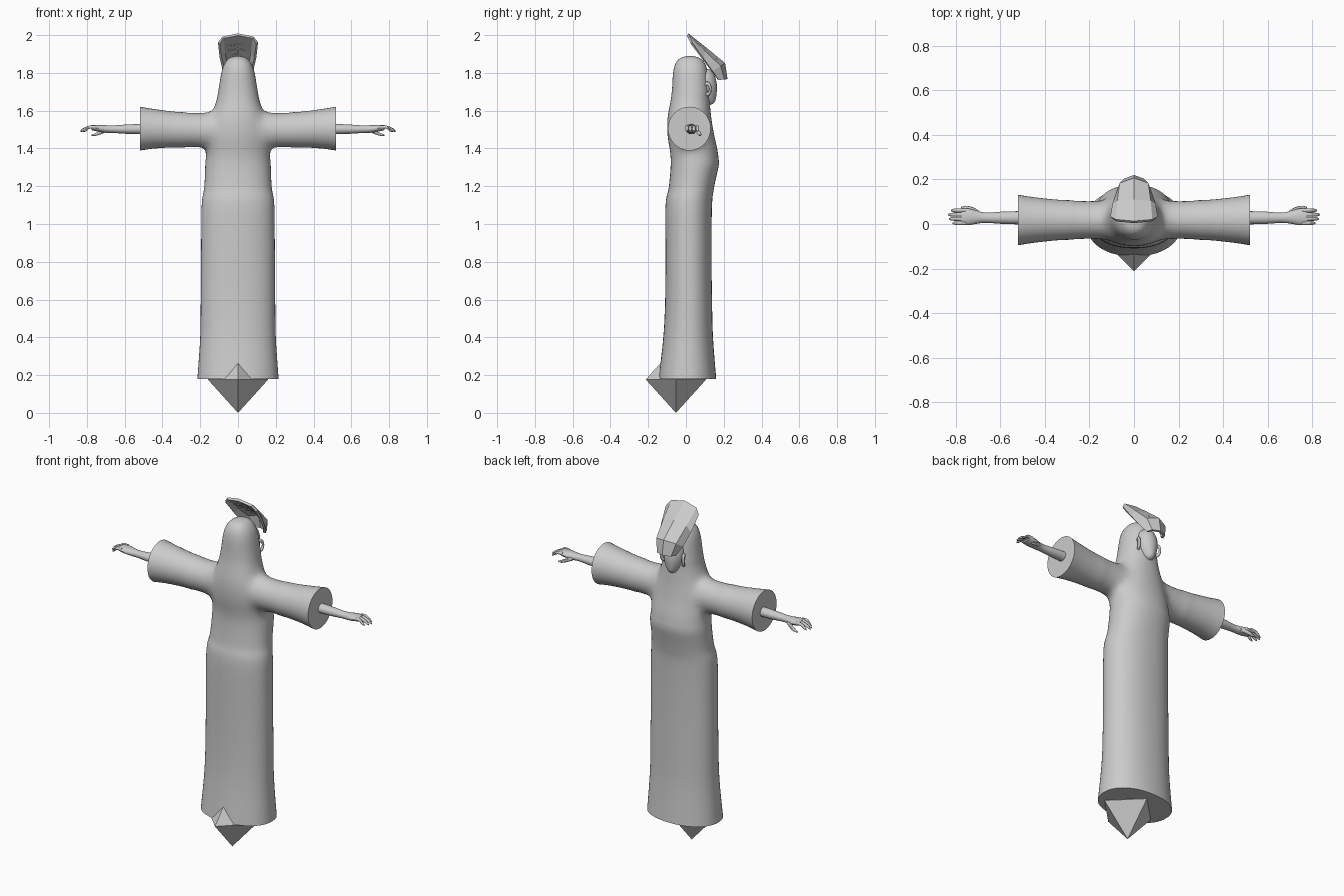
import bpy, bmesh
from math import cos, sin, pi, copysign
from mathutils import Vector, Matrix

if "Cube" in bpy.data.objects:
    bpy.data.objects.remove(bpy.data.objects["Cube"])

stone = bpy.data.materials.new("light_grey")
stone.use_nodes = True
GREY = (0.6, 0.6, 0.6, 1)
stone.diffuse_color = GREY
stone.node_tree.nodes["Principled BSDF"].inputs["Base Color"].default_value = GREY


def finish(name, bm, mirror=False, smooth=True):
    """Turn a bmesh into a finished object."""
    mesh = bpy.data.meshes.new(name)
    bm.to_mesh(mesh)
    bm.free()
    obj = bpy.data.objects.new(name, mesh)
    bpy.context.collection.objects.link(obj)
    mesh.materials.clear()
    mesh.materials.append(stone)
    if mirror:
        obj.modifiers.new("Mirror", "MIRROR")
    if smooth:
        bpy.ops.object.select_all(action="DESELECT")
        obj.select_set(True)
        bpy.context.view_layer.objects.active = obj
        bpy.ops.object.shade_smooth_by_angle(angle=0.7)
    return obj


def spline(stations, steps):
    """Catmull-Rom rows through the stations."""
    rows = [Vector(s) for s in stations]
    out = []
    for i in range(len(rows) - 1):
        a, b, c = rows[max(i - 1, 0)], rows[i], rows[i + 1]
        d = rows[min(i + 2, len(rows) - 1)]
        for k in range(steps):
            t = k / steps
            out.append(b + (c - a) * (t / 2) + (a * 2 - b * 5 + c * 4 - d) * (t * t / 2)
                       + (b * 3 - a - c * 3 + d) * (t ** 3 / 2))
    return out + [rows[-1]]


def loft(stations, axis="z", segs=16, steps=4, power=2.0):
    """Capped tube; each station is (position, centre, centre, radius, radius)."""
    bm = bmesh.new()
    rings = []
    for t, c1, c2, r1, r2 in spline(stations, steps):
        ring = []
        for j in range(segs):
            a = 2 * pi * j / segs
            u = c1 + r1 * copysign(abs(cos(a)) ** (2 / power), cos(a))
            v = c2 + r2 * copysign(abs(sin(a)) ** (2 / power), sin(a))
            ring.append(bm.verts.new((u, v, t) if axis == "z" else (t, u, v)))
        rings.append(ring)
    for lo, hi in zip(rings, rings[1:]):
        for j in range(segs):
            k = (j + 1) % segs
            bm.faces.new((lo[j], lo[k], hi[k], hi[j]))
    bm.faces.new(rings[0][::-1])
    bm.faces.new(rings[-1])
    return bm


# Robe with hood: (height, half width, back y, front y)
profile = [(0.18, 0.215, -0.145, 0.16), (0.4, 0.2, -0.12, 0.143), (0.6, 0.197, -0.11, 0.138),
           (0.85, 0.195, -0.108, 0.135), (1.1, 0.192, -0.108, 0.138), (1.2, 0.178, -0.09, 0.15),
           (1.35, 0.172, -0.08, 0.178), (1.45, 0.168, -0.1, 0.155), (1.55, 0.15, -0.102, 0.138),
           (1.62, 0.125, -0.09, 0.13), (1.7, 0.105, -0.075, 0.125), (1.8, 0.088, -0.068, 0.115),
           (1.85, 0.07, -0.055, 0.1), (1.88, 0.043, -0.028, 0.07), (1.89, 0.006, 0.015, 0.027)]
robe = finish("robe", loft([(z, 0, (b + f) / 2, w, (f - b) / 2) for z, w, b, f in profile],
                           segs=56, steps=5, power=2.2), smooth=False)

# Both sleeves as one flared tube running through the shoulders
half = [(0.52, 0.018, 1.505, 0.113, 0.116), (0.44, 0.018, 1.504, 0.101, 0.104),
        (0.33, 0.018, 1.5, 0.09, 0.094), (0.22, 0.018, 1.497, 0.088, 0.093),
        (0.1, 0.018, 1.497, 0.088, 0.096)]
left = [tuple(s) for s in half[::-1]]
right = [(-s[0],) + s[1:] for s in half]
sleeves = finish("sleeves", loft(right + left, "x", 40, 5), smooth=False)

# Weld sleeves into the robe and soften the shoulders
union = robe.modifiers.new("Union", "BOOLEAN")
union.operation, union.solver, union.object = "UNION", "EXACT", sleeves
bpy.context.view_layer.update()
welded = bpy.data.meshes.new_from_object(
    robe.evaluated_get(bpy.context.evaluated_depsgraph_get()))
bm = bmesh.new()
bm.from_mesh(welded)
bpy.data.objects.remove(robe)
bpy.data.objects.remove(sleeves)
bmesh.ops.remove_doubles(bm, verts=bm.verts, dist=0.002)
shoulder = [v for v in bm.verts if abs(v.co.x) < 0.27 and 1.33 < v.co.z < 1.7]
for _ in range(16):
    bmesh.ops.smooth_vert(bm, verts=shoulder, factor=0.5,
                          use_axis_x=True, use_axis_y=True, use_axis_z=True)
finish("robe", bm)

# Pointed crystal under the hem
bm = bmesh.new()
bmesh.ops.create_cone(bm, segments=4, radius1=0, radius2=0.16, depth=0.177,
                      matrix=Matrix.Translation((0, -0.053, 0.0885)))
bmesh.ops.create_cone(bm, segments=4, radius1=0.16, radius2=0, depth=0.177,
                      matrix=Matrix.Translation((0, -0.053, 0.2655)))
finish("base_crystal", bm, smooth=False)

# Forearms and palms
finish("forearm", loft([(0.48, 0.028, 1.503, 0.03, 0.028), (0.58, 0.028, 1.502, 0.028, 0.025),
                        (0.66, 0.028, 1.502, 0.023, 0.02), (0.7, 0.03, 1.503, 0.028, 0.02),
                        (0.74, 0.032, 1.507, 0.037, 0.018), (0.775, 0.032, 1.51, 0.035, 0.013)],
                       "x"), mirror=True)

# Fingers and thumbs
for i, tip in enumerate((0.815, 0.83, 0.835, 0.822)):
    y = 0.004 + 0.019 * i
    finish("finger_%d" % (i + 1),
           loft([(0.755, y, 1.512, 0.009, 0.01), (0.785, y, 1.513, 0.009, 0.009),
                 (tip - 0.015, y, 1.5, 0.008, 0.008), (tip, y, 1.49, 0.003, 0.004)],
                "x", 10), mirror=True)
finish("thumb", loft([(0.695, 0.05, 1.497, 0.01, 0.01), (0.725, 0.065, 1.486, 0.011, 0.011),
                      (0.755, 0.073, 1.474, 0.009, 0.008), (0.775, 0.074, 1.47, 0.003, 0.003)],
                     "x", 10), mirror=True)

# Face and ears
finish("face", loft([(1.63, 0, 0.115, 0.008, 0.012), (1.645, 0, 0.112, 0.028, 0.04),
                     (1.69, 0, 0.108, 0.05, 0.054), (1.74, 0, 0.105, 0.058, 0.058),
                     (1.79, 0, 0.1, 0.05, 0.05), (1.82, 0, 0.095, 0.02, 0.03)], segs=24))
bpy.ops.mesh.primitive_torus_add(major_radius=0.022, minor_radius=0.008, major_segments=20,
                                 minor_segments=8, location=(0, 0, 0))
ear = bpy.context.object
ear.name = "ear"
ear.data.transform(Matrix.Translation((0.064, 0.113, 1.715))
                   @ Matrix.Rotation(1.1, 4, "Z") @ Matrix.Rotation(pi / 2, 4, "X")
                   @ Matrix.Diagonal((0.8, 1.3, 1, 1)))
ear.data.materials.append(stone)
ear.modifiers.new("Mirror", "MIRROR")
bpy.ops.object.shade_smooth()

# Folded headdress plate: (half width, ridge y, ridge z, edge y, edge z)
rows = [(0.097, 0.004, 1.998, 0.025, 1.955), (0.085, 0.1, 1.922, 0.085, 1.875),
        (0.068, 0.195, 1.845, 0.135, 1.81), (0.045, 0.206, 1.765, 0.168, 1.765)]
bm = bmesh.new()
grid = []
for w, ry, rz, ey, ez in rows:
    line = []
    for s, drop in ((-1, 1), (-0.8, 0.35), (0, 0), (0.8, 0.35), (1, 1)):
        line.append(bm.verts.new((s * w, ry + (ey - ry) * drop, rz + (ez - rz) * drop)))
    grid.append(line)
for a, b in zip(grid, grid[1:]):
    for k in range(4):
        bm.faces.new((a[k], b[k], b[k + 1], a[k + 1]))
plate = finish("headdress", bm, smooth=False)
solid = plate.modifiers.new("Thickness", "SOLIDIFY")
solid.thickness = 0.014
solid.offset = -1

# Small studs across the headdress
bm = bmesh.new()
tilt = Matrix.Rotation(-0.68, 4, "X")
for r in range(4):
    t = 0.3 + 0.17 * r
    for c in range(-3, 4):
        x = c * (0.019 - 0.003 * r)
        sink = abs(x) * 0.16
        spot = Vector((x, 0.004 + 0.191 * t, 1.998 - 0.153 * t - sink))
        bmesh.ops.create_cube(bm, size=1, matrix=Matrix.Translation(spot) @ tilt
                              @ Matrix.Diagonal((0.008, 0.014, 0.008, 1)))
finish("headdress_studs", bm, smooth=False)
